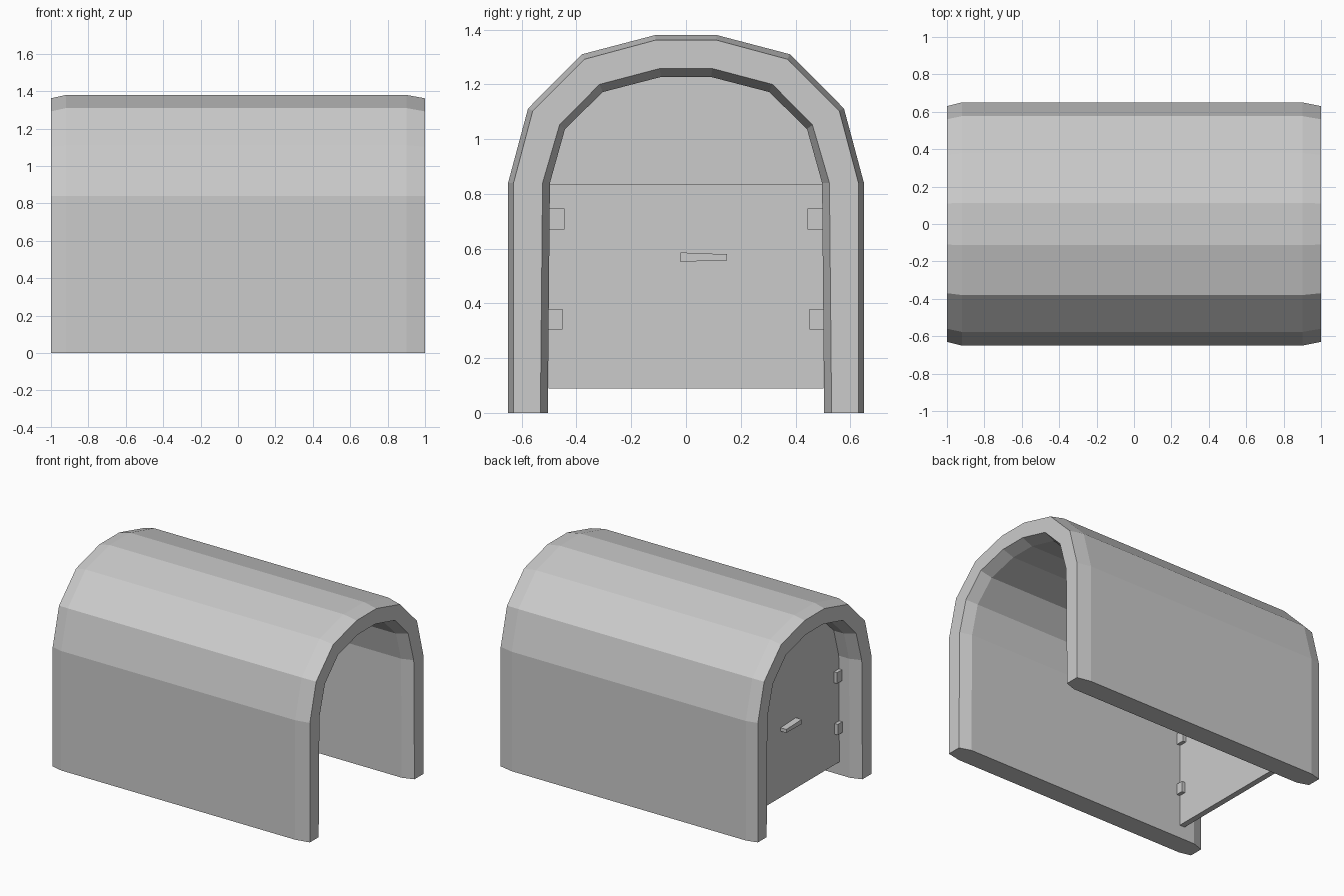
import bpy, bmesh

if "Cube" in bpy.data.objects:
    bpy.data.objects.remove(bpy.data.objects["Cube"])


def finish(name, bm):
    bmesh.ops.recalc_face_normals(bm, faces=bm.faces)
    me = bpy.data.meshes.new(name)
    bm.to_mesh(me)
    bm.free()
    ob = bpy.data.objects.new(name, me)
    bpy.context.collection.objects.link(ob)
    return ob


def arch(half):
    # mirror a half profile (bottom to crown) into a full arch
    return half + [(-y, z) for y, z in reversed(half)]


def prism(name, profile, x0, x1):
    # extrude a closed (y, z) profile along x
    bm = bmesh.new()
    f = bm.faces.new([bm.verts.new((x0, y, z)) for y, z in profile])
    ext = bmesh.ops.extrude_face_region(bm, geom=[f])["geom"]
    bmesh.ops.translate(bm, vec=(x1 - x0, 0, 0),
                        verts=[v for v in ext if isinstance(v, bmesh.types.BMVert)])
    return finish(name, bm)


def box(name, x0, x1, y0, y1, z0, z1):
    return prism(name, [(y0, z0), (y1, z0), (y1, z1), (y0, z1)], x0, x1)


outer = arch([(.65, 0), (.65, .84), (.577, 1.112), (.38, 1.31), (.113, 1.38)])
outer_end = arch([(.63, 0), (.63, .84), (.56, 1.103), (.37, 1.292), (.11, 1.362)])
inner_end = arch([(.532, 0), (.524, .84), (.462, 1.052), (.316, 1.2), (.096, 1.258)])
inner = arch([(.505, 0), (.497, .84), (.442, 1.037), (.304, 1.172), (.092, 1.227)])

# tunnel shell: wall section with bevelled ends, swept round the arch
section = [(-1, outer_end), (-.92, outer), (.9, outer), (1, outer_end),
           (1, inner_end), (.92, inner), (-.92, inner), (-1, inner_end)]
bm = bmesh.new()
rings = [[bm.verts.new((x, *p[k])) for x, p in section] for k in range(len(outer))]
n = len(section)
for a, b in zip(rings, rings[1:]):
    for i in range(n):
        j = (i + 1) % n
        bm.faces.new((a[i], a[j], b[j], b[i]))
bm.faces.new(rings[0])
bm.faces.new(rings[-1])
finish("tunnel_shell", bm)

# door and fixed arched panel above it
box("door", -.84, -.80, -.503, .503, .09, .832)
panel = [(.5, .832)] + inner[1:-1] + [(-.5, .832)]
prism("arched_panel", panel, -.84, -.79)

# hinges on both edges, showing on both faces of the door
for label, z0, z1, w in (("upper", .67, .747, .057), ("lower", .305, .38, .048)):
    for side, s in (("left", 1), ("right", -1)):
        y0, y1 = sorted((s * .503, s * (.5 - w)))
        box(f"{label}_hinge_{side}", -.865, -.775, y0, y1, z0, z1)

# tapered lever handles, one on each face
lever = [(-.02, .552), (.07, .555), (.15, .556), (.15, .58), (.07, .582), (-.02, .586)]
prism("outside_handle", lever, -.885, -.838)
prism("inside_handle", lever, -.802, -.755)
